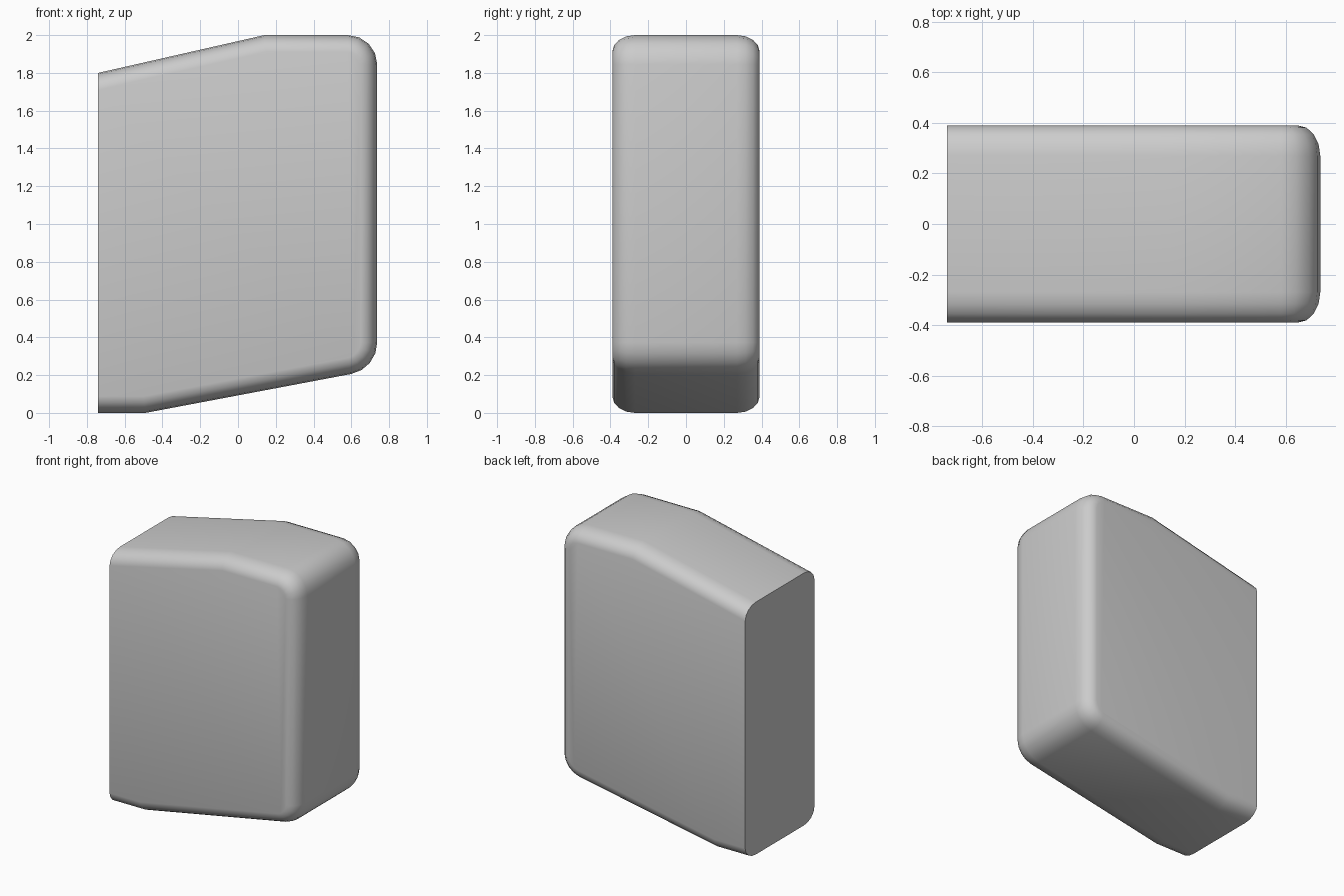
import bpy, bmesh, math
from mathutils import Vector

if "Cube" in bpy.data.objects:
    bpy.data.objects.remove(bpy.data.objects["Cube"])

HALF_W = 0.39            # half thickness in y
EDGE_Y, EDGE_P = 0.12, 0.088   # edge rounding depth along y and within the profile
SEG = 4

# Side profile (x, z, corner radius), counter-clockwise from the lower back
PROFILE = [(-0.74, 0.0, 0), (-0.49, 0.0, 0), (0.737, 0.232, 0.17),
           (0.737, 2.0, 0.155), (0.14, 2.0, 0), (-0.74, 1.8, 0)]


def inset_corner(i, d):
    """Profile corner moved inward by d; the flat back face stays put."""
    n = len(PROFILE)
    p, a, b = (Vector(PROFILE[k % n][:2]) for k in (i, i - 1, i + 1))
    e1, e2 = (p - a).normalized(), (b - p).normalized()
    n1, n2 = Vector((-e1.y, e1.x)), Vector((-e2.y, e2.x))
    d1 = 0 if i == 0 else d
    d2 = 0 if i == n - 1 else d
    det = n1.x * n2.y - n1.y * n2.x
    return p + Vector(((d1 * n2.y - d2 * n1.y) / det,
                       (n1.x * d2 - n2.x * d1) / det)), n1, n2


def outline(d):
    """Rounded profile, inset by d."""
    pts = []
    for i, (_, _, r) in enumerate(PROFILE):
        if r == 0:
            pts.append(inset_corner(i, d)[0])
            continue
        c, n1, n2 = inset_corner(i, r)
        a1 = math.atan2(-n1.y, -n1.x)
        turn = n1.angle(n2)
        for k in range(SEG + 1):
            a = a1 + turn * k / SEG
            pts.append(c + (r - d) * Vector((math.cos(a), math.sin(a))))
    return pts


# Stack of outlines across the thickness, with elliptical rounded edges
half = [(-HALF_W + EDGE_Y * (1 - math.cos(t)), EDGE_P * (1 - math.sin(t)))
        for t in (math.pi / 2 * k / SEG for k in range(SEG + 1))]
layers = half + [(-y, d) for y, d in reversed(half)]
layers = [(-HALF_W + EDGE_Y * math.sin(0) + (y + HALF_W), d) for y, d in layers]

bm = bmesh.new()
rings = [[bm.verts.new((p.x, y, p.y)) for p in outline(d)] for y, d in layers]
n = len(rings[0])
for r0, r1 in zip(rings, rings[1:]):
    for i in range(n - 1):
        bm.faces.new((r0[i], r0[i + 1], r1[i + 1], r1[i]))
# Front and rear sides, and the flat back face
bm.faces.new(rings[0])
bm.faces.new(rings[-1])
bm.faces.new([r[0] for r in rings] + [r[-1] for r in reversed(rings)])
bmesh.ops.recalc_face_normals(bm, faces=bm.faces)

mesh = bpy.data.meshes.new("rounded_block")
bm.to_mesh(mesh)
bm.free()
block = bpy.data.objects.new("rounded_block", mesh)
bpy.context.collection.objects.link(block)
bpy.context.view_layer.objects.active = block
block.select_set(True)
bpy.ops.object.shade_smooth_by_angle(angle=math.radians(30))
